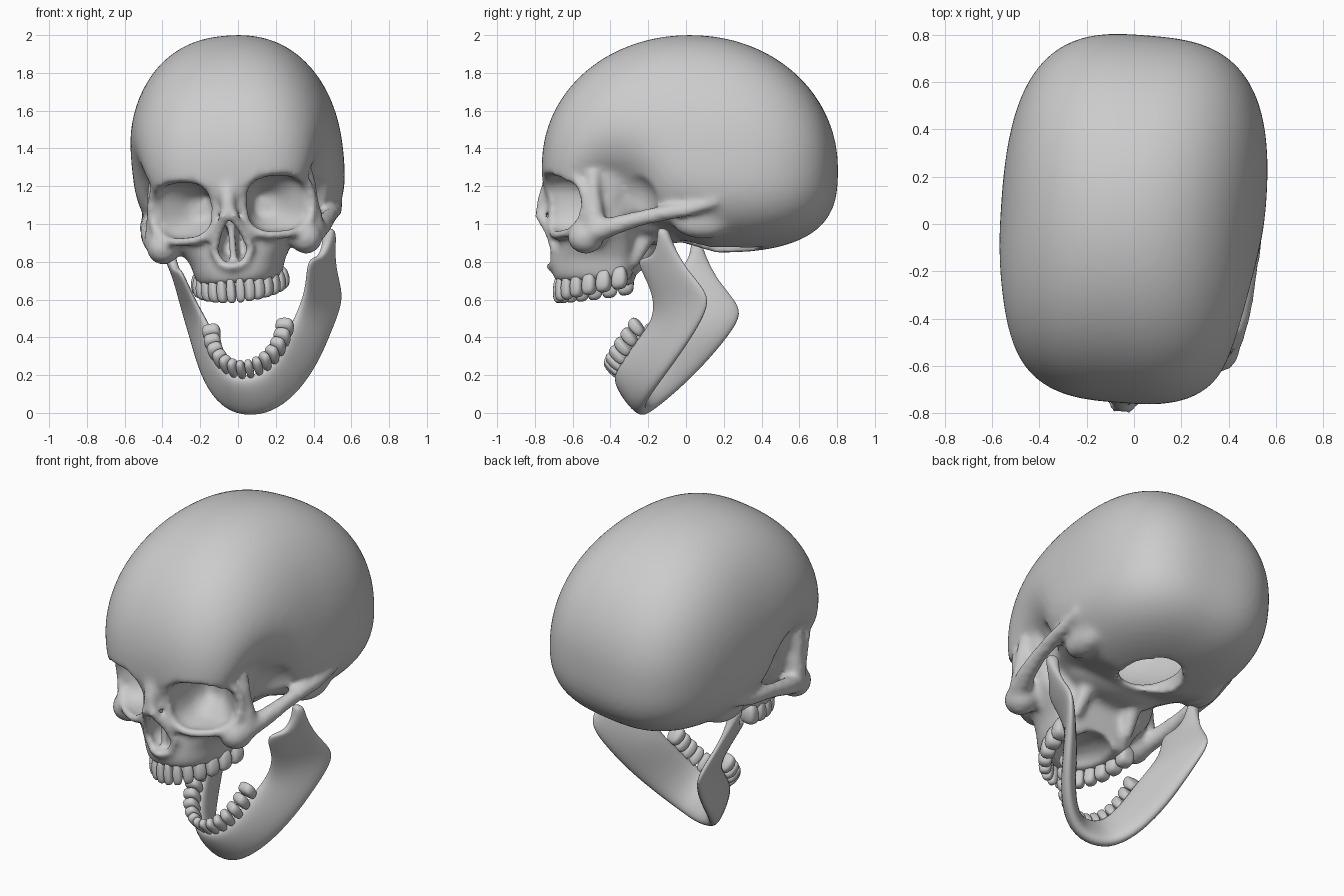
import bpy, bmesh, math
from mathutils import Vector, Matrix

if "Cube" in bpy.data.objects:
    bpy.data.objects.remove(bpy.data.objects["Cube"])

bone = bpy.data.materials.new("bone_grey")
bone.diffuse_color = (0.6, 0.6, 0.6, 1)
bone.use_nodes = True
bone.node_tree.nodes["Principled BSDF"].inputs["Base Color"].default_value = bone.diffuse_color

# slight turn and tilt of the skull, stronger turn of the dropped jaw
SKULL = (Matrix.Translation((0, 0, 1.2)) @ Matrix.Rotation(-0.08, 4, 'Z')
         @ Matrix.Rotation(-0.075, 4, 'Y') @ Matrix.Translation((0, 0, -1.2)))
JAW = Matrix(((.975, .2, -.08, .135), (-.2, .98, 0, 0), (.08, 0, 1, 0), (0, 0, 0, 1)))


def spow(v, e):
    return math.copysign(abs(v) ** e, v)


def to_object(name, bm):
    me = bpy.data.meshes.new(name)
    bm.to_mesh(me)
    bm.free()
    ob = bpy.data.objects.new(name, me)
    bpy.context.collection.objects.link(ob)
    return ob


def bake(ob):
    bpy.context.view_layer.update()
    deps = bpy.context.evaluated_depsgraph_get()
    me = bpy.data.meshes.new_from_object(ob.evaluated_get(deps))
    ob.modifiers.clear()
    ob.data = me


def remesh(ob, size):
    m = ob.modifiers.new("fuse", 'REMESH')
    m.mode = 'VOXEL'
    m.voxel_size = size
    bake(ob)


def finish(ob, matrix):
    ob.data.transform(matrix)
    ob.data.materials.clear()
    ob.data.materials.append(bone)
    ob.data.shade_smooth()


def ellipsoid(bm, c, r, sub=3):
    m = Matrix.Translation(c) @ Matrix.Diagonal((*r, 1))
    return bmesh.ops.create_icosphere(bm, subdivisions=sub, radius=1, matrix=m)['verts']


def loft(bm, rings):
    vs = [[bm.verts.new(p) for p in r] for r in rings]
    n = len(vs[0])
    faces = [bm.faces.new(vs[0]), bm.faces.new(vs[-1])]
    for a, b in zip(vs, vs[1:]):
        for i in range(n):
            faces.append(bm.faces.new((a[i], a[(i + 1) % n], b[(i + 1) % n], b[i])))
    bmesh.ops.recalc_face_normals(bm, faces=faces)


def bar(bm, path):
    # round-ended bar along (x, y, z, radius) points
    pts = [(Vector(p[:3]), p[3]) for p in path]
    d0 = (pts[0][0] - pts[1][0]).normalized()
    d1 = (pts[-1][0] - pts[-2][0]).normalized()
    (a, ra), (b, rb) = pts[0], pts[-1]
    pts = [(a + d0 * ra * .9, ra * .4)] + pts + [(b + d1 * rb * .9, rb * .4)]
    rings = []
    for i, (p, r) in enumerate(pts):
        t = (pts[min(i + 1, len(pts) - 1)][0] - pts[max(i - 1, 0)][0]).normalized()
        if i == 0:
            u = t.orthogonal().normalized()
        u = (u - t * u.dot(t)).normalized()     # carry the ring direction along
        w = t.cross(u)
        rings.append([p + (u * math.cos(k * math.tau / 12) + w * math.sin(k * math.tau / 12)) * r
                      for k in range(12)])
    loft(bm, rings)


ANG = [i * math.tau / 40 for i in range(40)]

# braincase: blended superellipsoid with pinched temples and raised front base
bm = bmesh.new()
for v in ellipsoid(bm, (0, 0, 0), (1, 1, 1), 5):
    d = v.co.normalized()
    p, c = (2.05, .70) if d.z > 0 else (3, .45)
    up = (d.z / c) ** 2 / ((d.y / .78) ** 2 + (d.z / c) ** 2 + 1e-9)
    n = 3 - (.7 if d.z > 0 else .4) * up        # boxy in plan, rounder on top
    h = (abs(d.y / .78) ** p + abs(d.z / c) ** p) ** (1 / p)
    f = (abs(d.x / .557) ** n + h ** n) ** (1 / n)
    x, y, z = d / f
    y, z = y + .02, z + 1.3
    g = math.exp(-((y + .36) / .2) ** 2 - ((z - 1.08) / .24) ** 2)
    x *= 1 - .36 * g
    if z < 1.3:
        z += .10 * min(1, max(0, (.15 - y) / .3)) * (1.3 - z) / .45
    v.co = (x, y, z)

# face block: (z, half width, front y, widest y, back y)
rings = []
for z, w, yf, yc, yb in [(.685, .215, -.69, -.38, -.28), (.74, .235, -.705, -.38, -.27),
                         (.80, .25, -.70, -.38, -.26), (.88, .30, -.68, -.40, -.25),
                         (.95, .36, -.68, -.44, -.25), (1.05, .39, -.69, -.45, -.25),
                         (1.2, .41, -.73, -.46, -.25), (1.28, .41, -.74, -.45, -.25),
                         (1.36, .38, -.72, -.42, -.25)]:
    ring = []
    for a in ANG:
        s, e = math.sin(a), (.87 if math.sin(a) < 0 else .5)
        ring.append((w * spow(math.cos(a), e), yc + abs(s) ** e * ((yf - yc) if s < 0 else (yb - yc)), z))
    rings.append(ring)
loft(bm, rings)
ellipsoid(bm, (0, -.15, .98), (.28, .2, .09))
for s in (1, -1):
    ellipsoid(bm, (s * .38, -.50, .90), (.09, .1, .09))      # cheekbone
    ellipsoid(bm, (s * .39, .12, .98), (.08, .16, .09))      # bump behind the ear
skull = to_object("skull", bm)
remesh(skull, .024)

# hollows: eye sockets, temples, nose, palate, braincase and its lower opening
bm = bmesh.new()
for s in (1, -1):
    loft(bm, [[(s * (cx + rx * spow(math.cos(a), .75)), y, 1.09 + rz * spow(math.sin(a), .75)) for a in ANG]
              for y, cx, rx, rz in [(-.95, .25, .168, .155), (-.62, .25, .168, .155),
                                    (-.52, .24, .155, .14), (-.40, .17, .06, .06)]])
    ellipsoid(bm, (s * .49, -.26, 1.04), (.14, .16, .2))
loft(bm, [[(k * .085 * math.cos(a) * (1 - .45 * math.sin(a)), y, .91 + k * .12 * math.sin(a)) for a in ANG]
          for y, k in [(-.95, 1), (-.65, 1), (-.48, .7)]])
ellipsoid(bm, (0, -.42, .67), (.14, .2, .09))
ellipsoid(bm, (0, .1, 1.42), (.46, .6, .48), 4)
loft(bm, [[(.16 * math.cos(a), .19 + .2 * math.sin(a), z) for a in ANG] for z in (.6, 1.25)])
cutter = to_object("hollow_cutter", bm)
cutter.hide_render = True
remesh(cutter, .0237)
m = skull.modifiers.new("hollows", 'BOOLEAN')
m.operation, m.solver, m.object = 'DIFFERENCE', 'EXACT', cutter
bake(skull)
bpy.data.objects.remove(cutter)

# raised bone: socket rims, cheek arches, nose edges, base struts
bm = bmesh.new()
for s in (1, -1):
    rim = []
    for i in range(33):
        a = i * math.tau / 32
        x = .25 + .178 * spow(math.cos(a), .78)
        y = -.70 + .20 * ((x - .07) / .36) ** 2 - .03 * max(0, math.sin(a))
        rim.append((s * x, y, 1.09 + .168 * spow(math.sin(a), .78), .025))
    bar(bm, rim)
    bar(bm, [(s * .36, -.53, .91, .055), (s * .425, -.45, .925, .06), (s * .46, -.33, .96, .05),
             (s * .48, -.2, .995, .042), (s * .49, -.08, 1.02, .042), (s * .505, .05, 1.035, .035),
             (s * .505, .2, 1.08, .03)])
    bar(bm, [(s * .41, -.46, 1.24, .035), (s * .415, -.455, 1.1, .042), (s * .42, -.45, .96, .06)])
    bar(bm, [(s * .02, -.775, 1.05, .03), (s * .07, -.72, .95, .025), (s * .10, -.69, .86, .025),
             (s * .06, -.70, .785, .022), (0, -.72, .77, .024)])
    bar(bm, [(s * .15, -.18, .95, .05), (s * .17, -.27, .78, .035)])
bar(bm, [(0, -.71, 1.22, .05), (0, -.745, 1.13, .045), (0, -.768, 1.05, .034)])
bar(bm, [(-.16, -.725, 1.285, .03), (0, -.725, 1.25, .035), (.16, -.725, 1.285, .03)])
m = Matrix.Translation((0, -.58, .9)) @ Matrix.Diagonal((.034, .2, .28, 1))
bmesh.ops.create_cube(bm, size=1, matrix=m)
bm.from_mesh(skull.data)
bm.to_mesh(skull.data)
bm.free()
remesh(skull, .016)
m = skull.modifiers.new("soften", 'SMOOTH')
m.factor, m.iterations = .5, 9
bake(skull)
finish(skull, SKULL)

# lower jaw: strip between upper and lower border, with half thickness
half = [((.0, -.37, .19), (.0, -.225, -.015), .05), ((.09, -.36, .21), (.12, -.215, .01), .046),
        ((.155, -.29, .29), (.23, -.13, .10), .042), ((.195, -.20, .40), (.315, .0, .24), .04),
        ((.235, -.13, .48), (.37, .12, .39), .036), ((.28, -.12, .57), (.425, .22, .54), .028),
        ((.315, -.14, .66), (.435, .19, .62), .025), ((.35, -.215, .80), (.435, .10, .72), .022),
        ((.39, -.10, .78), (.44, .05, .80), .024), ((.43, -.06, .89), (.445, .01, .88), .034),
        ((.435, -.065, .95), (.445, -.005, .94), .034)]
flip = Vector((-1, 1, 1))
st = [(Vector(u) * flip, Vector(l) * flip, t) for u, l, t in half[:0:-1]]
st += [(Vector(u), Vector(l), t) for u, l, t in half]
mids = [(u + l) / 2 for u, l, t in st]
SECTION = [(0, -.6), (0, .6), (.3, 1), (.7, 1), (1, .6), (1, -.6), (.7, -1), (.3, -1)]
rings = []
for i, (u, l, t) in enumerate(st):
    tan = mids[min(i + 1, len(st) - 1)] - mids[max(i - 1, 0)]
    n = tan.cross(u - l).normalized()
    rings.append([u.lerp(l, f) + n * (t * k) for f, k in SECTION])
bm = bmesh.new()
loft(bm, rings)
jaw = to_object("lower_jaw", bm)
jaw.modifiers.new("round", 'SUBSURF').levels = 2
bake(jaw)
finish(jaw, JAW)


# teeth: boxy rounded lumps set around each arch
def tooth(bm, pos, tangent, axis, w, d, h):
    t = tangent.normalized()
    out = axis.cross(t).normalized()
    for v in bmesh.ops.create_icosphere(bm, subdivisions=3, radius=1)['verts']:
        x, y, z = (spow(c, .65) for c in v.co)
        k = 1 - .22 * max(0, -z)
        v.co = pos + t * (x * w * k) + out * (y * d * k) + axis * (z * h)


def upper(t):
    return Vector((.215 * math.sin(t), -.29 - .385 * math.cos(t), .65 + .055 * (t / 1.57) ** 2))


def lower(t):
    b = 1 - math.cos(t)
    return Vector((.2 * math.sin(t), -.37 + .185 * b, .205 + .235 * b))


def tooth_row(name, arch, axis, lift, h, matrix):
    bm = bmesh.new()
    step = math.pi / 14
    for i in range(-7, 7):
        t = (i + .5) * step
        tan = arch(t + step / 2) - arch(t - step / 2)
        back = abs(t) / 1.57
        tooth(bm, arch(t) + axis * lift, tan, axis, tan.length * .49,
              .027 + .023 * back, h * (1 - .15 * back))
    bmesh.ops.recalc_face_normals(bm, faces=bm.faces)
    finish(to_object(name, bm), matrix)


tooth_row("upper_teeth", upper, Vector((0, 0, -1)), 0, .07, SKULL)
tooth_row("lower_teeth", lower, Vector((0, -.66, .75)).normalized(), .03, .06, JAW)
